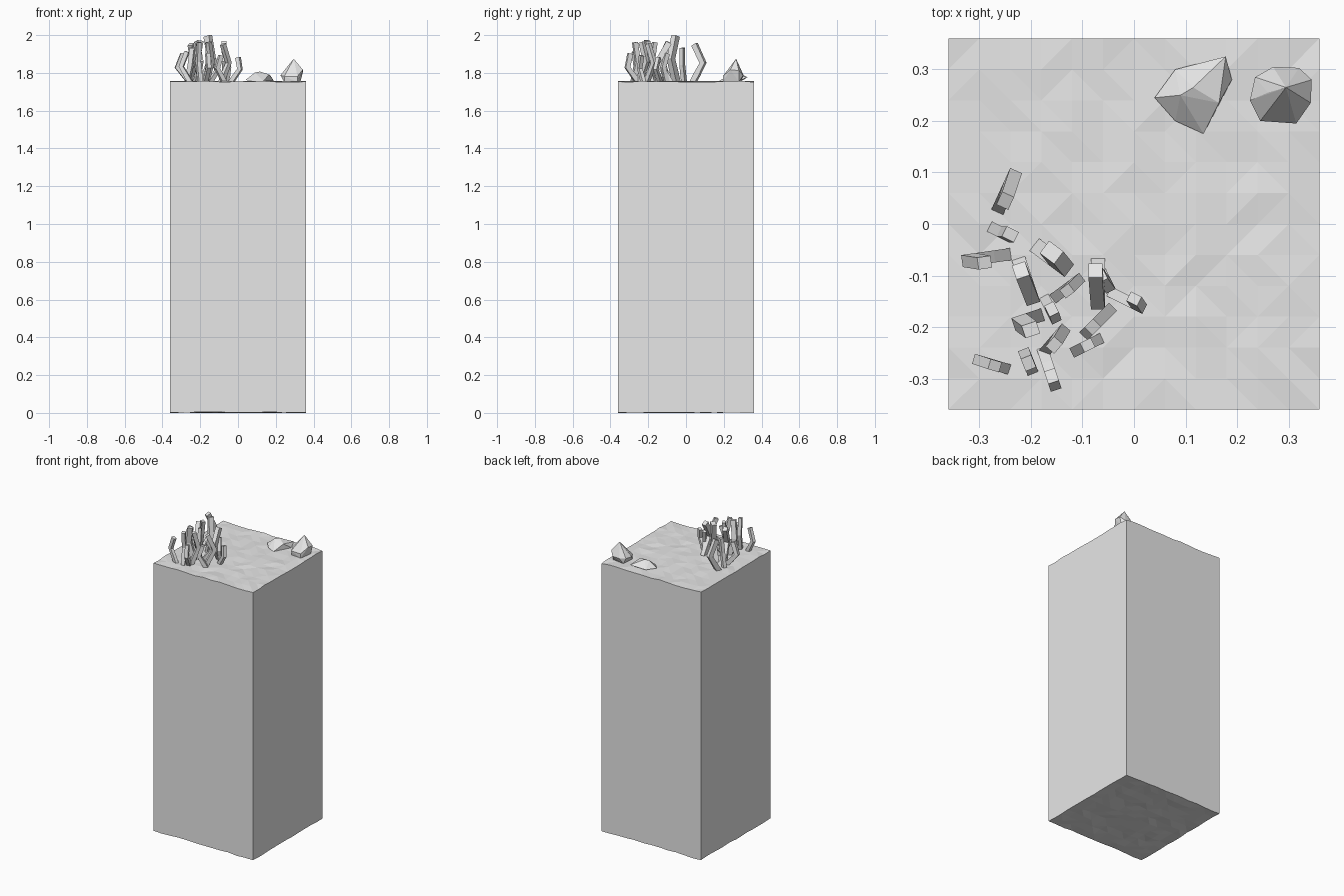
import bpy, bmesh, random
from mathutils import Vector

random.seed(4)
cube = bpy.data.objects.get("Cube")
if cube:
    bpy.data.objects.remove(cube, do_unlink=True)

HALF = 0.36
GROUND = 1.757

stone = bpy.data.materials.new("pale grey stone")
stone.use_nodes = True
grey = (0.8, 0.8, 0.8, 1)
stone.diffuse_color = grey
stone.node_tree.nodes["Principled BSDF"].inputs["Base Color"].default_value = grey


def finish(bm, name):
    """Turn a bmesh into a flat shaded object with the stone material."""
    bmesh.ops.recalc_face_normals(bm, faces=bm.faces)
    mesh = bpy.data.meshes.new(name)
    bm.to_mesh(mesh)
    bm.free()
    mesh.materials.append(stone)
    obj = bpy.data.objects.new(name, mesh)
    bpy.context.collection.objects.link(obj)
    return obj


def rough_sheet(bm, z, bump):
    """Triangulated grid with slightly uneven heights, returned as its border edges."""
    grid = bmesh.ops.create_grid(bm, x_segments=12, y_segments=12, size=HALF)
    verts = grid["verts"]
    for v in verts:
        v.co.z = z + random.choice((0, 0, -bump, bump))
    faces = list({f for v in verts for f in v.link_faces})
    border = [e for e in {e for f in faces for e in f.edges} if e.is_boundary]
    for f in faces:
        a, b, c, d = f.verts
        pair = (a, c) if random.random() < 0.5 else (b, d)
        bmesh.utils.face_split(f, *pair)
    return border


# Tall block with uneven top and underside
bm = bmesh.new()
rims = rough_sheet(bm, 0.003, 0.003) + rough_sheet(bm, GROUND - 0.003, 0.003)
bmesh.ops.bridge_loops(bm, edges=rims)
finish(bm, "stone_block")


def bent_blade(name, base, mid, tip, height, width):
    """Four sided stalk that leans out to mid and bends back to its tip."""
    foot = Vector((*base, GROUND - 0.01))
    knee = Vector((*mid, GROUND + height * 0.48))
    top = Vector((*tip, GROUND + height - width * 0.2))
    path = [foot, foot.lerp(knee, 0.45), knee, top]
    lean = knee - foot
    side = Vector((-lean.y, lean.x, 0)).normalized()
    bm = bmesh.new()
    rings = []
    for i, point in enumerate(path):
        along = (path[min(i + 1, 3)] - path[max(i - 1, 0)]).normalized()
        out = side.cross(along).normalized()
        a, b = side * width * 0.42, out * width * 0.5
        rings.append([bm.verts.new(point + o) for o in (a + b, b - a, -a - b, a - b)])
    for low, high in zip(rings, rings[1:]):
        for i in range(4):
            j = (i + 1) % 4
            bm.faces.new((low[i], low[j], high[j], high[i]))
    bm.faces.new(rings[0])
    bm.faces.new(rings[-1])
    finish(bm, name)


# Clump of bent blades: base, knee and tip positions, then height and width
blades = [
    ((-.26, .035), (-.235, .09), (-.25, .045), .20, .030),
    ((-.27, -.01), (-.25, -.02), (-.24, -.02), .18, .026),
    ((-.25, -.06), (-.32, -.07), (-.29, -.075), .15, .028),
    ((-.18, -.05), (-.14, -.08), (-.16, -.055), .245, .036),
    ((-.22, -.08), (-.20, -.14), (-.22, -.09), .21, .032),
    ((-.15, -.14), (-.11, -.11), (-.13, -.13), .12, .024),
    ((-.17, -.15), (-.155, -.18), (-.16, -.165), .21, .024),
    ((-.07, -.08), (-.07, -.15), (-.075, -.09), .21, .032),
    ((-.06, -.10), (-.05, -.12), (-.065, -.10), .15, .024),
    ((-.04, -.135), (.01, -.16), (.00, -.145), .13, .024),
    ((-.09, -.21), (-.05, -.17), (-.08, -.20), .20, .026),
    ((-.07, -.225), (-.11, -.245), (-.09, -.235), .14, .024),
    ((-.19, -.18), (-.22, -.19), (-.20, -.205), .22, .030),
    ((-.17, -.245), (-.14, -.21), (-.155, -.235), .21, .026),
    ((-.25, -.28), (-.30, -.265), (-.27, -.275), .16, .024),
    ((-.20, -.28), (-.21, -.255), (-.205, -.27), .21, .026),
    ((-.175, -.25), (-.155, -.31), (-.16, -.295), .15, .026),
]
for n, blade in enumerate(blades, 1):
    bent_blade(f"grass_blade_{n}", *blade)


def rock(name, points):
    """Faceted rock: the convex hull of a few points given above ground."""
    bm = bmesh.new()
    for x, y, z in points:
        bm.verts.new((x, y, GROUND + z))
    hull = bmesh.ops.convex_hull(bm, input=bm.verts)
    spare = [v for v in hull["geom_interior"] if isinstance(v, bmesh.types.BMVert)]
    bmesh.ops.delete(bm, geom=spare, context="VERTS")
    finish(bm, name)


# Low slanted rock
rock("flat_rock", [
    (.04, .245, .005), (.08, .30, .004), (.12, .31, .01), (.178, .325, .02),
    (.19, .28, .0), (.135, .175, .0), (.08, .20, .0),
    (.09, .25, .045), (.115, .265, .05), (.165, .235, .035),
])


# Upright pointed rock with a faceted belt
rock("pointed_rock", [
    (.245, .205, -.005), (.315, .195, -.005), (.33, .28, -.005), (.25, .29, -.005),
    (.225, .24, .03), (.235, .285, .03), (.27, .305, .03), (.32, .303, .03),
    (.345, .28, .055), (.343, .235, .06), (.315, .195, .025), (.245, .2, .025),
    (.295, .265, .118), (.26, .255, .075),
])
